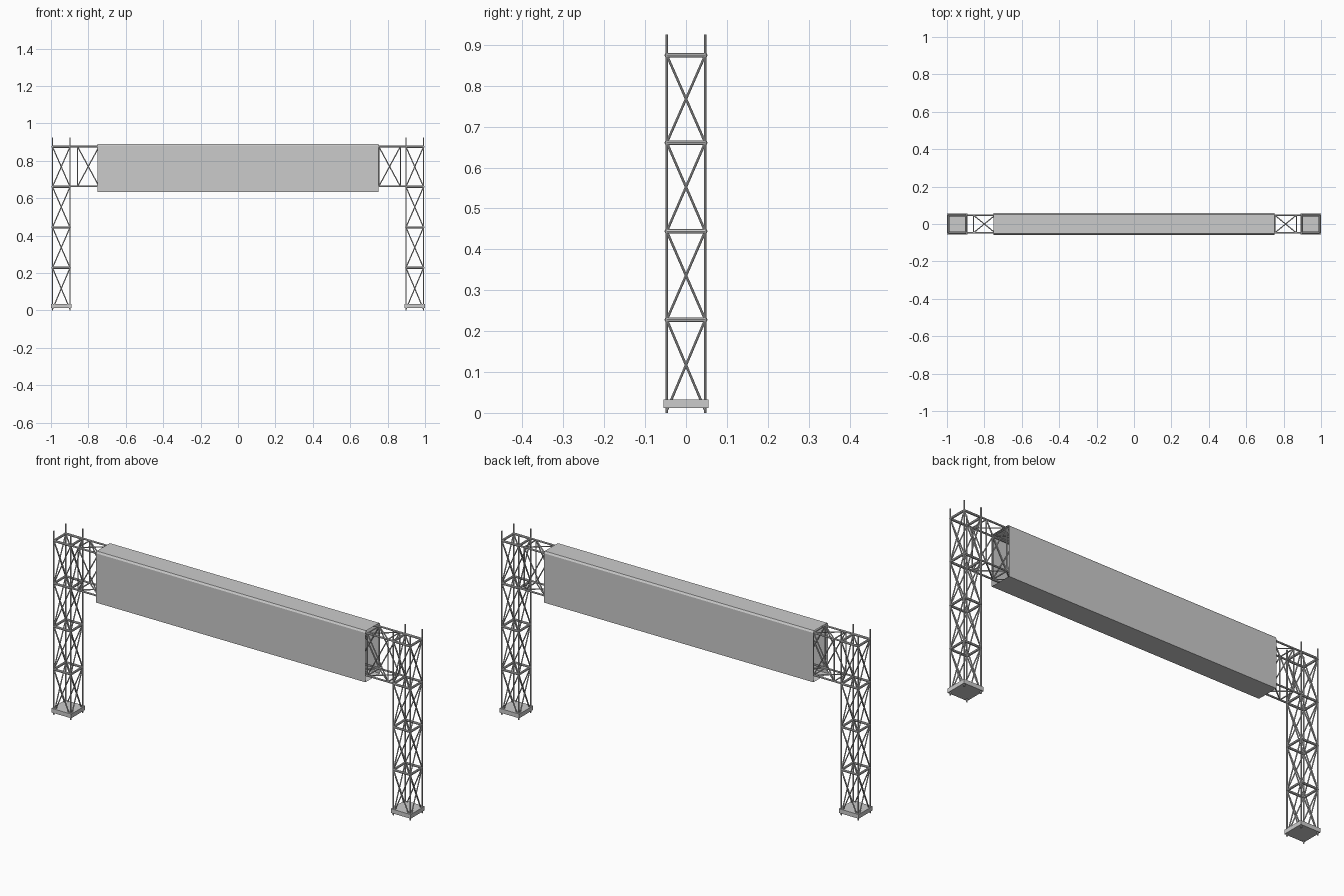
import bpy, bmesh
from mathutils import Matrix, Vector

if "Cube" in bpy.data.objects:
    bpy.data.objects.remove(bpy.data.objects["Cube"])


def add_bar(bm, a, b, r, sides=8):
    a, b = Vector(a), Vector(b)
    d = b - a
    rot = d.to_track_quat('Z', 'Y').to_matrix().to_4x4()
    bmesh.ops.create_cone(bm, cap_ends=True, segments=sides, radius1=r, radius2=r,
                          depth=d.length, matrix=Matrix.Translation((a + b) / 2) @ rot)


def finish(bm, name, smooth=True):
    me = bpy.data.meshes.new(name)
    bm.to_mesh(me)
    bm.free()
    ob = bpy.data.objects.new(name, me)
    bpy.context.collection.objects.link(ob)
    if smooth:
        bpy.context.view_layer.objects.active = ob
        ob.select_set(True)
        bpy.ops.object.shade_smooth_by_angle()
        ob.select_set(False)
    return ob


def bars(name, segments, r):
    bm = bmesh.new()
    for a, b in segments:
        add_bar(bm, a, b, r)
    return finish(bm, name)


H = 0.047                                     # half spacing of tubes
SQ = [(-H, -H), (H, -H), (H, H), (-H, H)]
SIDES = [(SQ[i], SQ[(i + 1) % 4]) for i in range(4)]
RINGS = [0.228, 0.444, 0.661, 0.875]
NODES = [0.006] + RINGS

# Towers: posts, horizontal rings, cross braces and base plate
for side, cx in (("left", -0.945), ("right", 0.945)):
    bars(side + "_tower_posts",
         [((cx + x, y, 0), (cx + x, y, 0.925)) for x, y in SQ], 0.0033)
    bars(side + "_tower_rings",
         [((cx + p[0], p[1], z), (cx + q[0], q[1], z)) for z in RINGS for p, q in SIDES], 0.0058)
    braces = []
    for z0, z1 in zip(NODES, NODES[1:]):
        for p, q in SIDES:
            braces.append(((cx + p[0], p[1], z0), (cx + q[0], q[1], z1)))
            braces.append(((cx + q[0], q[1], z0), (cx + p[0], p[1], z1)))
    bars(side + "_tower_braces", braces, 0.003)
    bm = bmesh.new()
    bmesh.ops.create_cube(bm, size=1, matrix=Matrix.Translation((cx, 0, 0.0225))
                          @ Matrix.Diagonal((0.11, 0.11, 0.021, 1)))
    finish(bm, side + "_base_plate", False)

# Horizontal truss between the towers
LO, HI = 0.663, 0.876
SEC = [(-H, LO), (H, LO), (H, HI), (-H, HI)]
SEC_SIDES = [(SEC[i], SEC[(i + 1) % 4]) for i in range(4)]
N, X0, X1 = 15, -0.858, 0.868
xs = [X0 + (X1 - X0) * i / N for i in range(N + 1)]
bars("truss_chords", [((-0.9, y, z), (0.9, y, z)) for y, z in SEC], 0.0045)
bars("truss_frames", [((x, *p), (x, *q)) for x in xs for p, q in SEC_SIDES], 0.003)
cross = []
for xa, xb in zip(xs, xs[1:]):
    for p, q in SEC_SIDES:
        cross.append(((xa, *p), (xb, *q)))
        cross.append(((xa, *q), (xb, *p)))
bars("truss_braces", cross, 0.003)

# Banner sleeve: thin open-ended tube with chamfered top edges
profile = [(-0.058, 0.633), (0.058, 0.633), (0.058, 0.881),
           (0.052, 0.89), (-0.052, 0.89), (-0.058, 0.881)]
bm = bmesh.new()
l = [bm.verts.new((-0.75, y, z)) for y, z in profile]
r = [bm.verts.new((0.75, y, z)) for y, z in profile]
for i in range(len(profile)):
    j = (i + 1) % len(profile)
    bm.faces.new((l[i], l[j], r[j], r[i]))
bmesh.ops.recalc_face_normals(bm, faces=bm.faces)
finish(bm, "banner_sleeve", False)
